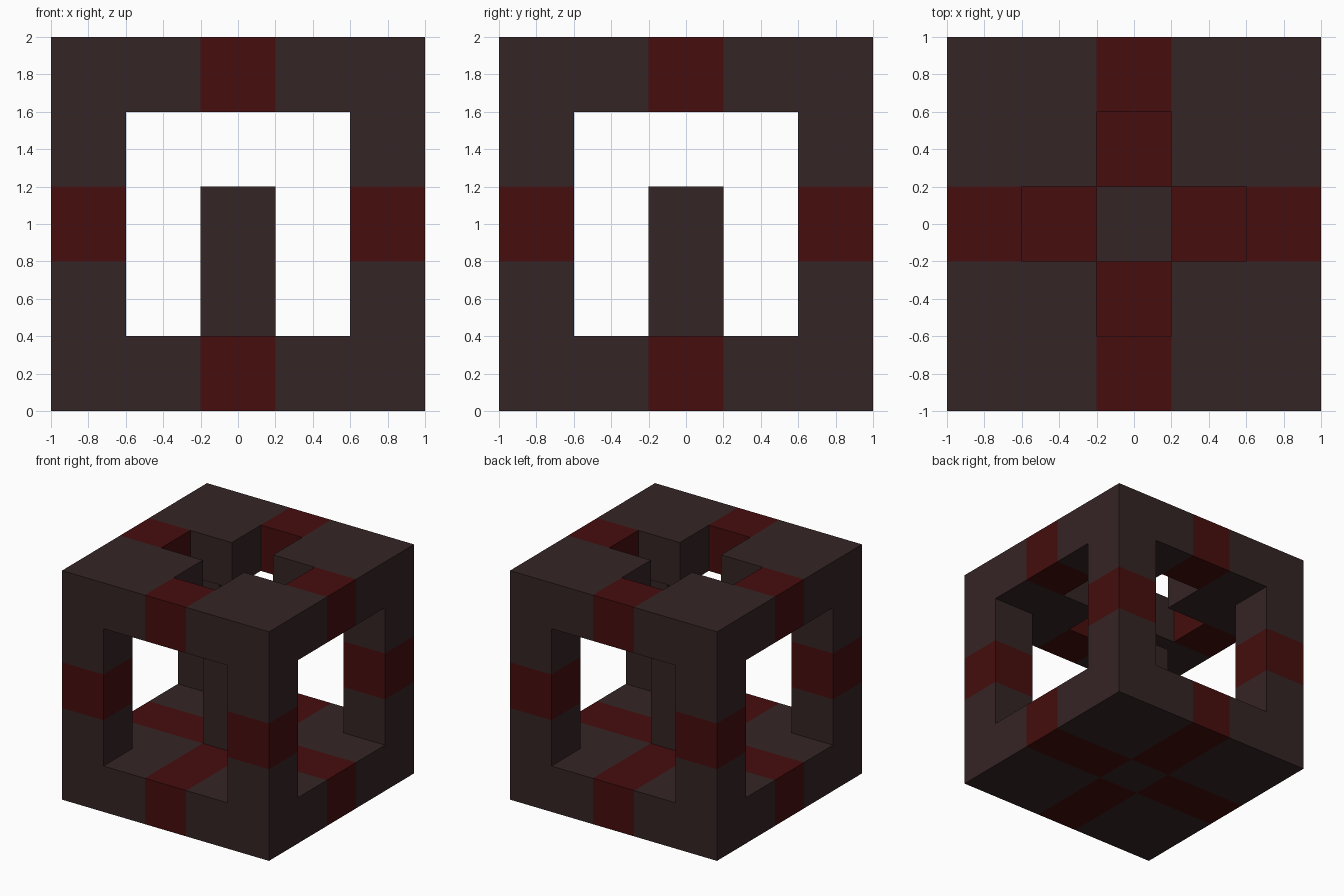
import bpy
import bmesh
from mathutils import Vector

cube = bpy.data.objects.get("Cube")
if cube:
    bpy.data.objects.remove(cube, do_unlink=True)

CELL = 0.4          # side of one block of the five-block cube
SPAN = range(-2, 3)


def make_material(name, rgb):
    mat = bpy.data.materials.new(name)
    mat.use_nodes = True
    colour = (*rgb, 1.0)
    mat.diffuse_color = colour
    mat.node_tree.nodes["Principled BSDF"].inputs["Base Color"].default_value = colour
    return mat


materials = [make_material("dark brown", (0.036, 0.018, 0.018)),
             make_material("deep red", (0.061, 0.004, 0.004))]

# Blocks of each part, as whole-number cell positions about the cube's centre
plan = [(x, y) for x in SPAN for y in SPAN]
parts = {
    # solid square floor
    "base_slab": {(x, y, -2) for x, y in plan},
    # roof with a plus-shaped opening
    "top_frame": {(x, y, 2) for x, y in plan
                  if x * y != 0 or max(abs(x), abs(y)) == 2},
    # short pillar standing in the middle
    "centre_pillar": {(0, 0, -1), (0, 0, 0)},
}
# four corner posts
for side, x in (("left", 2), ("right", -2)):
    for end, y in (("front", -2), ("back", 2)):
        parts[f"{end}_{side}_post"] = {(x, y, z) for z in (-1, 0, 1)}

solid = set().union(*parts.values())


def build_part(name, cells):
    """Join blocks into one skin, leaving out faces hidden against other blocks."""
    bm = bmesh.new()
    for cell in cells:
        centre = Vector(cell) * CELL + Vector((0, 0, 1))
        block = bmesh.ops.create_cube(bm, size=CELL)["verts"]
        bmesh.ops.translate(bm, verts=block, vec=centre)
        hidden = []
        for face in {f for v in block for f in v.link_faces}:
            # blocks on exactly one middle plane are red
            face.material_index = int(cell.count(0) == 1)
            step = (face.calc_center_median() - centre) * 2 / CELL
            if tuple(c + round(s) for c, s in zip(cell, step)) in solid:
                hidden.append(face)
        bmesh.ops.delete(bm, geom=hidden, context="FACES")
    bmesh.ops.remove_doubles(bm, verts=bm.verts[:], dist=0.001)
    mesh = bpy.data.meshes.new(name)
    for mat in materials:
        mesh.materials.append(mat)
    bm.to_mesh(mesh)
    bm.free()
    obj = bpy.data.objects.new(name, mesh)
    bpy.context.collection.objects.link(obj)


for part_name, part_cells in parts.items():
    build_part(part_name, part_cells)
